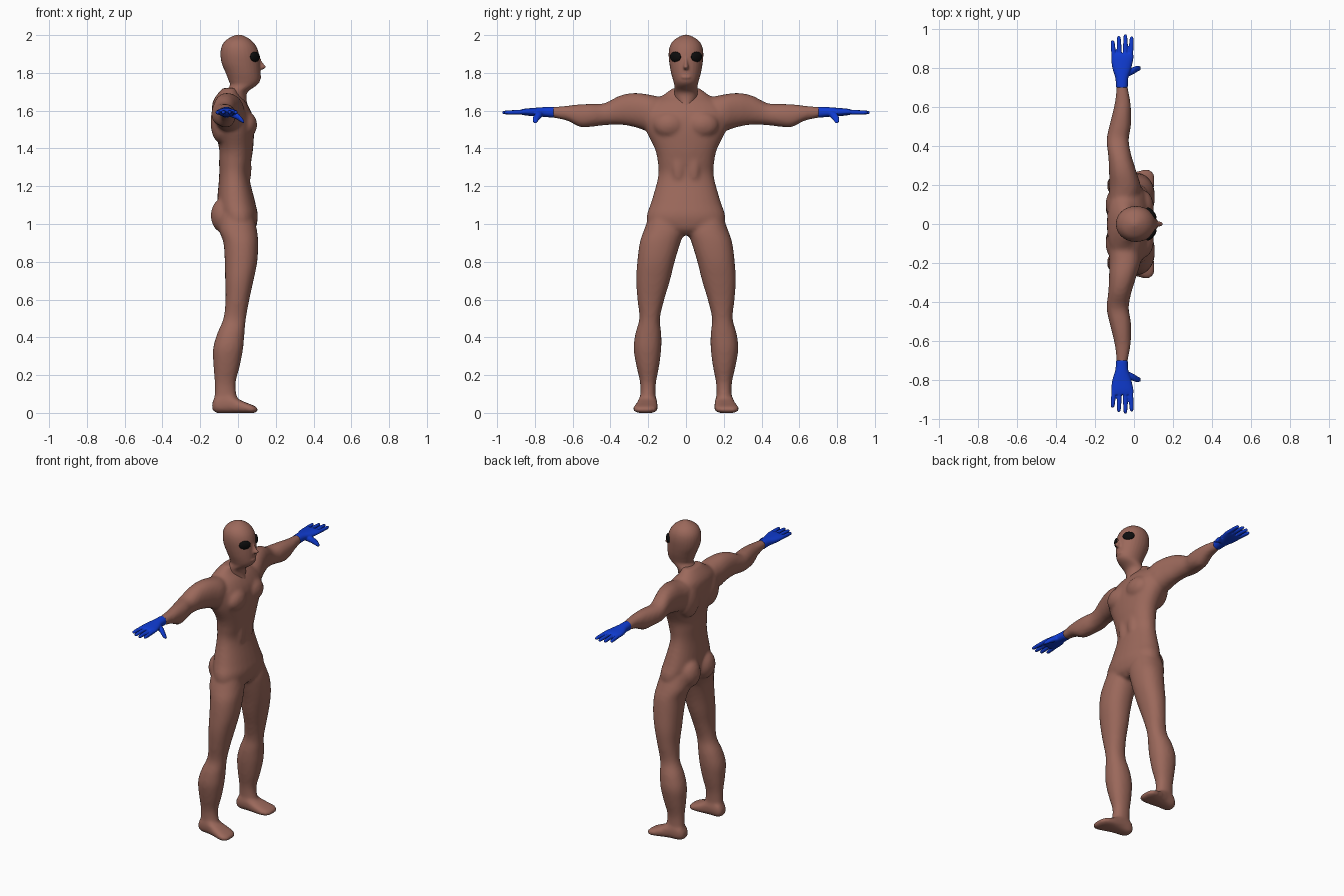
import bpy
import bmesh
from math import cos, sin, tau, copysign, radians
from mathutils import Matrix, Vector

if "Cube" in bpy.data.objects:
    bpy.data.objects.remove(bpy.data.objects["Cube"])


def material(name, colour):
    mat = bpy.data.materials.new(name)
    mat.use_nodes = True
    mat.diffuse_color = (*colour, 1)
    mat.node_tree.nodes["Principled BSDF"].inputs["Base Color"].default_value = (*colour, 1)
    return mat


SKIN = material("brown skin", (.33, .14, .105))
BLUE = material("glove blue", (.005, .045, .65))
BLACK = material("eye black", (.004, .004, .004))


def spline(rows, steps=4):
    """Smoothly interpolate rows of numbers."""
    result = []
    last = len(rows) - 1
    for i in range(last):
        a, b, c, d = (rows[min(max(i + k, 0), last)] for k in (-1, 0, 1, 2))
        for s in range(steps):
            t = s / steps
            result.append([q + t / 2 * (r - p + t * (2 * p - 5 * q + 4 * r - u + t * (3 * (q - r) + u - p)))
                           for p, q, r, u in zip(a, b, c, d)])
    result.append(rows[last])
    return result


def loft(bm, axis, rows, side=1, power=2.2, count=28):
    """Skin rounded sections given as (position, low a, high a, low b, high b)."""
    order = {"x": (0, 1, 2), "y": (1, 0, 2), "z": (2, 0, 1)}[axis]
    rings = []
    for pos, a0, a1, b0, b1 in spline(rows):
        ring = []
        for k in range(count):
            c, s = cos(tau * k / count), sin(tau * k / count)
            c, s = (copysign(abs(v) ** (2 / power), v) for v in (c, s))
            point = Vector((0, 0, 0))
            point[order[0]] = pos
            point[order[1]] = (a0 + a1 + c * (a1 - a0)) / 2
            point[order[2]] = (b0 + b1 + s * (b1 - b0)) / 2
            point.y *= side
            ring.append(bm.verts.new(point))
        rings.append(ring)
    for low, high in zip(rings, rings[1:]):
        for k in range(count):
            n = (k + 1) % count
            bm.faces.new((low[k], low[n], high[n], high[k]))
    bm.faces.new(rings[0])
    bm.faces.new(rings[-1])


def blob(bm, centre, radii, yaw=0):
    """Add an ellipsoid."""
    matrix = Matrix.Translation(centre) @ Matrix.Rotation(yaw, 4, "Z") @ Matrix.Diagonal((*radii, 1))
    bmesh.ops.create_uvsphere(bm, u_segments=32, v_segments=20, radius=1, matrix=matrix)


def finish(bm, name, mat, voxel=None, smooth=4):
    """Make the object, fusing its volumes when a voxel size is given."""
    bmesh.ops.recalc_face_normals(bm, faces=bm.faces)
    for face in bm.faces:
        face.smooth = True
    mesh = bpy.data.meshes.new(name)
    bm.to_mesh(mesh)
    bm.free()
    mesh.materials.append(mat)
    obj = bpy.data.objects.new(name, mesh)
    bpy.context.collection.objects.link(obj)
    if voxel:
        fuse = obj.modifiers.new("fuse", "REMESH")
        fuse.mode = "VOXEL"
        fuse.voxel_size = voxel
        fuse.use_smooth_shade = True
        relax = obj.modifiers.new("relax", "SMOOTH")
        relax.iterations = smooth
    return obj


def symmetric(rows):
    """Expand (position, low, high, half width) to full rows."""
    return [(p, a, b, -w, w) for p, a, b, w in rows]


# Torso from crotch to collar
body = bmesh.new()
loft(body, "z", symmetric([
    (.94, -.05, .06, .04), (.97, -.08, .09, .13), (1.0, -.09, .1, .2),
    (1.05, -.1, .105, .207), (1.12, -.11, .09, .183), (1.25, -.1, .06, .148),
    (1.33, -.1, .07, .15), (1.4, -.1, .08, .166), (1.5, -.125, .085, .215),
    (1.58, -.138, .075, .23), (1.64, -.135, .045, .19), (1.68, -.115, .01, .125),
    (1.72, -.08, -.005, .07)]))

LEG = [(1.05, -.09, .08, .04, .19), (.97, -.1, .1, .01, .222), (.9, -.077, .107, .03, .245),
       (.8, -.07, .102, .06, .258), (.7, -.068, .082, .085, .264), (.6, -.066, .06, .115, .257),
       (.5, -.077, .042, .138, .247), (.42, -.11, .034, .131, .268), (.34, -.132, .027, .131, .277),
       (.25, -.13, .01, .142, .263), (.15, -.123, -.013, .16, .242), (.05, -.125, .0, .16, .245)]
FOOT = [(-.137, .175, .22, .02, .05), (-.115, .157, .242, .0, .09), (-.05, .153, .253, -.002, .1),
        (0, .15, .265, -.002, .074), (.05, .15, .279, -.002, .052), (.085, .16, .277, 0, .038),
        (.105, .185, .255, .008, .025)]
ARM = [(.08, -.13, .0, 1.54, 1.66), (.18, -.127, .035, 1.49, 1.682), (.27, -.128, .012, 1.513, 1.694),
       (.35, -.132, -.013, 1.526, 1.68), (.43, -.141, -.027, 1.523, 1.64), (.5, -.127, -.016, 1.515, 1.636),
       (.56, -.112, -.014, 1.513, 1.634), (.63, -.097, -.019, 1.547, 1.626), (.72, -.088, -.036, 1.566, 1.618)]

# Limbs and muscle masses on both sides
for side in (1, -1):
    loft(body, "z", LEG, side)
    loft(body, "x", FOOT, side, power=2.6)
    loft(body, "y", ARM, side)
    blob(body, (.045, side * .088, 1.525), (.056, .085, .07))
    blob(body, (-.08, side * .077, 1.045), (.064, .074, .09))
    blob(body, (-.095, side * .1, 1.54), (.05, .085, .11))
    blob(body, (.045, side * .04, 1.3), (.027, .036, .1))
finish(body, "body", SKIN, .011, 5)

# Head with neck, nose and lips
head = bmesh.new()
loft(head, "z", symmetric([
    (1.6, -.09, .06, .025), (1.66, -.085, .045, .058), (1.7, -.063, .052, .062),
    (1.735, -.043, .1, .062), (1.76, -.05, .117, .068), (1.8, -.065, .119, .079),
    (1.85, -.086, .117, .088), (1.9, -.093, .111, .092), (1.94, -.087, .097, .086),
    (1.97, -.067, .073, .068), (1.99, -.037, .044, .039), (2.002, -.008, .015, .01)]), power=2.05)
loft(head, "z", symmetric([
    (1.89, .09, .112, .006), (1.85, .09, .134, .01), (1.832, .09, .15, .014), (1.818, .09, .132, .012)]))
blob(head, (.113, 0, 1.777), (.012, .027, .009))
finish(head, "head", SKIN, .006, 2)

PALM = [(.7, -.092, -.032, 1.562, 1.621), (.75, -.096, -.029, 1.567, 1.619), (.8, -.111, -.014, 1.57, 1.615),
        (.85, -.117, -.003, 1.575, 1.611), (.875, -.113, -.004, 1.58, 1.606)]
THUMB = [(-.05, .75, .79, 1.57, 1.605), (-.01, .765, .802, 1.555, 1.592),
         (.015, .78, .812, 1.54, 1.57), (.033, .789, .808, 1.532, 1.546)]
# Each finger: base x, tip x, tip y
FINGERS = [(-.103, -.11, .942), (-.074, -.078, .965), (-.045, -.044, .973), (-.017, -.012, .962)]

# Gloved hands and eyes
for side, label in ((1, "left"), (-1, "right")):
    hand = bmesh.new()
    loft(hand, "y", PALM, side)
    loft(hand, "x", THUMB, side)
    for base, tip, end in FINGERS:
        rows = []
        for t, r in ((0, .012), (.5, .0115), (.9, .0095), (1, .004)):
            x, y, z = base + t * (tip - base), .855 + t * (end - .855), 1.593 - t * .003
            rows.append((y, x - r, x + r, z - r, z + r))
        loft(hand, "y", rows, side, count=16)
    finish(hand, label + "_glove", BLUE, .004, 2)

    eye = bmesh.new()
    blob(eye, (.09, side * .056, 1.885), (.014, .036, .027), side * radians(40))
    finish(eye, label + "_eye", BLACK)
